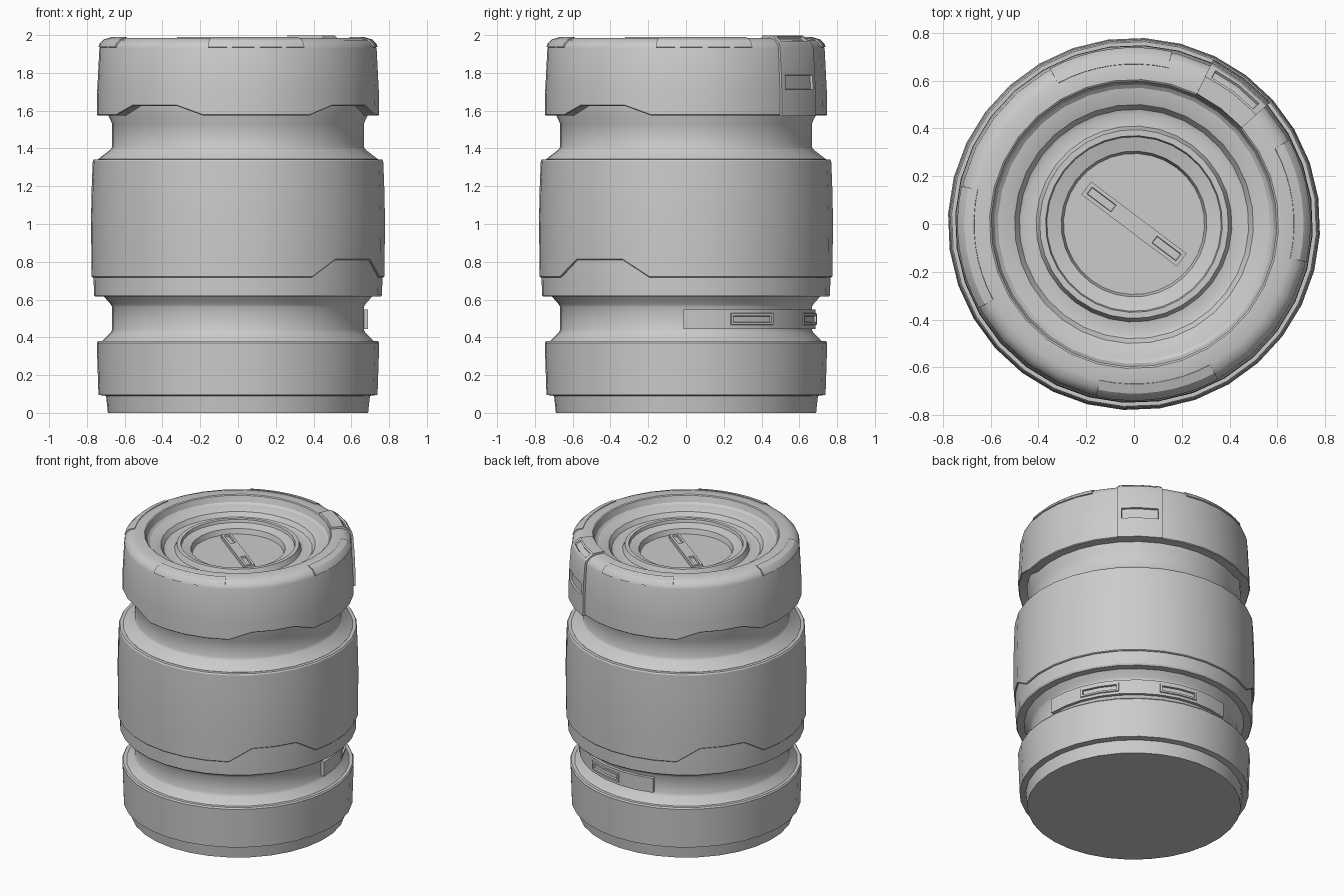
import bpy, bmesh
from math import radians, cos, sin

if "Cube" in bpy.data.objects:
    bpy.data.objects.remove(bpy.data.objects["Cube"])

AXIS = 53                      # direction of the latch in the xy plane, degrees
STEP = 11.25                   # 32-sided body
RING = [AXIS + i * STEP for i in range(32)]


def surface(name, rows, closed=False, windows=(), raise_rim=0.0, thick=0.0):
    """Quad grid from columns of points, with optional framed recesses and thickness."""
    bm = bmesh.new()
    cols = [[bm.verts.new(p) for p in col] for col in rows]
    n, m = len(cols), len(cols[0])
    faces = {}
    for i in range(n if closed else n - 1):
        a, b = cols[i], cols[(i + 1) % n]
        for j in range(m - 1):
            faces[i, j] = bm.faces.new((a[j], b[j], b[j + 1], a[j + 1]))
    bm.normal_update()
    for group in windows:
        region = [faces[k] for k in group]
        steps = [(0.012, 0.0), (0.002, -0.014)]
        if raise_rim:
            steps.insert(0, (0.003, raise_rim))
        for t, d in steps:
            bmesh.ops.inset_region(bm, faces=region, thickness=t, depth=d,
                                   use_even_offset=True)
    if closed:
        bmesh.ops.remove_doubles(bm, verts=bm.verts, dist=0.0002)
        bmesh.ops.dissolve_degenerate(bm, edges=bm.edges, dist=0.0001)
    mesh = bpy.data.meshes.new(name)
    bm.to_mesh(mesh)
    bm.free()
    ob = bpy.data.objects.new(name, mesh)
    bpy.context.collection.objects.link(ob)
    if thick:
        mod = ob.modifiers.new("thickness", 'SOLIDIFY')
        mod.thickness, mod.offset = thick, -1
    bpy.ops.object.select_all(action='DESELECT')
    ob.select_set(True)
    bpy.context.view_layer.objects.active = ob
    if thick:
        bpy.ops.object.modifier_apply(modifier="thickness")
    bpy.ops.object.shade_smooth_by_angle(angle=radians(28))
    return ob


def sweep(profile, angles, notches=(), rise=0.0, low=0):
    """Turn a (radius, z) profile; the first `low` points lift inside each notch."""
    rows = []
    for a in angles:
        lift = 0.0
        for c in notches:
            off = abs((a - c + 180) % 360 - 180)
            lift = max(lift, min(1, (2 * STEP - off) / STEP) * rise)
        rows.append([(r * cos(radians(a)), r * sin(radians(a)),
                      z + (lift if k < low else 0)) for k, (r, z) in enumerate(profile)])
    return rows


# Inner barrel with base, two grooves and shoulders
core = [(0, 0), (0.69, 0), (0.70, 0.09), (0.74, 0.095), (0.749, 0.37), (0.742, 0.38),
        (0.72, 0.38), (0.675, 0.425), (0.667, 0.44), (0.667, 0.56), (0.675, 0.575),
        (0.71, 0.615), (0.757, 0.615), (0.764, 0.625), (0.768, 0.84), (0.742, 1.30),
        (0.742, 1.343), (0.675, 1.395), (0.667, 1.41), (0.667, 1.53), (0.69, 1.58),
        (0.69, 1.65)]
surface("barrel_core", sweep(core, RING), closed=True)

# Outer middle shell with two raised cut-outs on its lower edge
shell = [(0.755, 0.717), (0.771, 0.717), (0.776, 0.722), (0.778, 0.86), (0.779, 1.05),
         (0.775, 1.22), (0.770, 1.333), (0.764, 1.342), (0.735, 1.342)]
surface("middle_shell", sweep(shell, RING, (AXIS - 90, AXIS + 90), 0.093, 3), closed=True)

# Lid with three cut-outs, rounded rim and stepped dish
lid = [(0.68, 1.575), (0.744, 1.575), (0.749, 1.58), (0.747, 1.70), (0.735, 1.93),
       (0.728, 1.95), (0.705, 1.973), (0.67, 1.985), (0.605, 1.985), (0.598, 1.98),
       (0.585, 1.94), (0.57, 1.928), (0.535, 1.922), (0.50, 1.91), (0.48, 1.88),
       (0.46, 1.873), (0.41, 1.88), (0.395, 1.915), (0.37, 1.915), (0.365, 1.895),
       (0.305, 1.88), (0.295, 1.845), (0, 1.845)]
surface("lid", sweep(lid, RING, (AXIS - 90, AXIS + 90, AXIS + 180), 0.05, 3), closed=True)

# Four thin pads on the lid's rounded rim
pad = [(0.739, 1.938), (0.734, 1.953), (0.709, 1.978), (0.67, 1.989)]
for k in range(4):
    c = AXIS + 45 + 90 * k
    surface(f"rim_pad_{k + 1}", sweep(pad, [c + d * 5.1 for d in range(-4, 5)]), thick=0.015)

# Latch folded over the lid, with a side window and a top slot
latch = [(0.764, 1.572), (0.762, 1.70), (0.758, 1.80), (0.748, 1.935), (0.738, 1.96),
         (0.685, 1.999), (0.605, 1.999), (0.59, 1.945)]
surface("lid_latch", sweep(latch, [AXIS + d for d in (-11.25, -10, 0, 10, 11.25)]),
        windows=[[(1, 1), (2, 1)], [(1, 4), (2, 4)]], thick=0.03)

# Curved strap in the lower groove with two framed windows
strap_angles = [AXIS + d for d in (-54, -43, -33, -22, -11, 0, 11, 22, 33, 43, 54)]
strap = [(0.688, 0.445), (0.688, 0.464), (0.688, 0.528), (0.688, 0.547)]
surface("groove_strap", sweep(strap, strap_angles),
        windows=[[(2, 1), (3, 1)], [(6, 1), (7, 1)]], raise_rim=0.007, thick=0.03)

# Handle bar across the dish with a slot near each end
bar = [[(x, y, 1.872) for y in (-0.034, -0.03, 0.03, 0.034)]
       for x in (-0.25, -0.245, -0.095, 0.095, 0.245, 0.25)]
handle = surface("dish_handle", bar, windows=[[(1, 1)], [(3, 1)]], thick=0.035)
handle.rotation_euler.z = radians(AXIS - 90)
